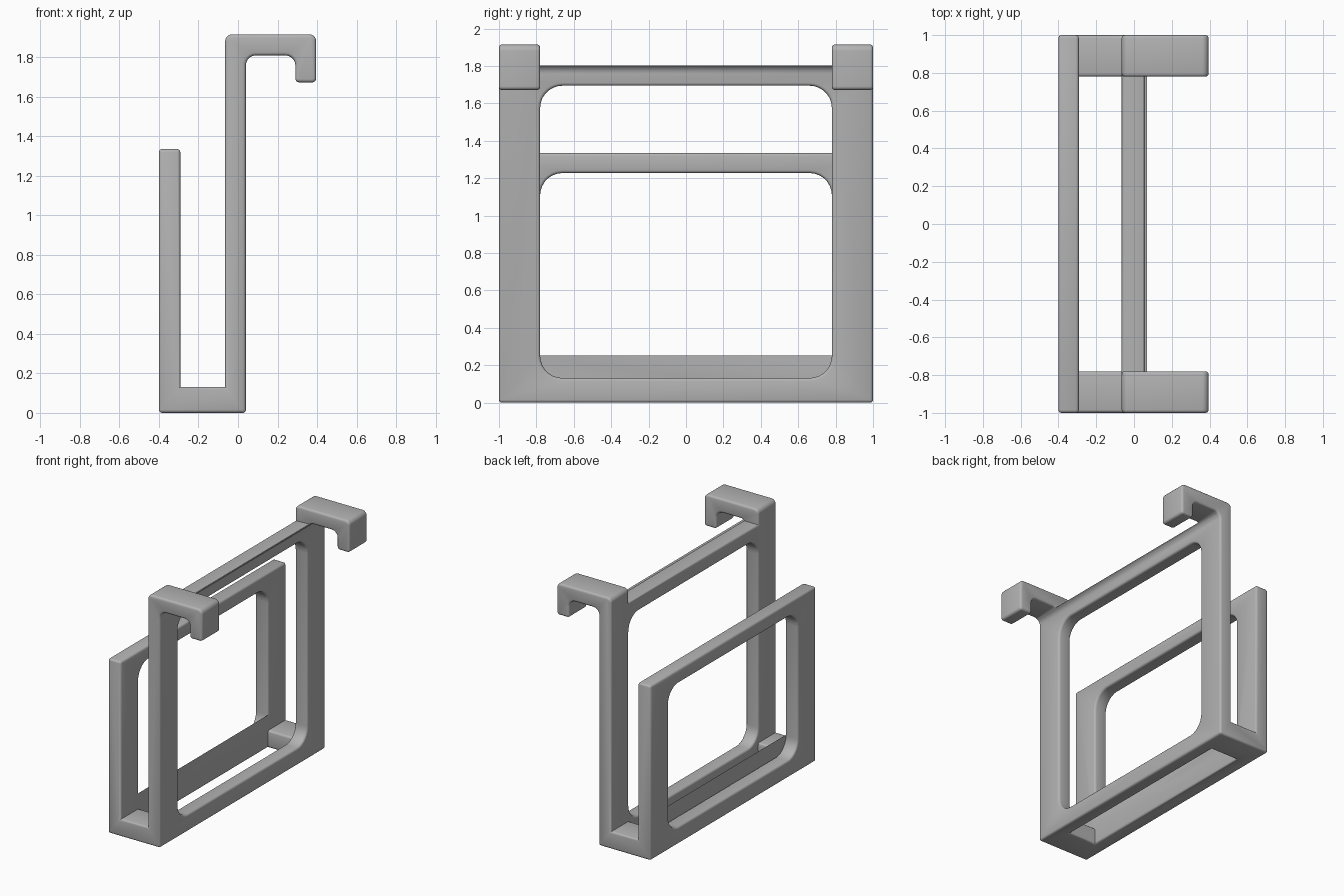
import bpy, bmesh, math
from mathutils import Vector

cube = bpy.data.objects.get("Cube")
if cube:
    bpy.data.objects.remove(cube)

grey = bpy.data.materials.new("matte grey")
grey.use_nodes = True
grey.diffuse_color = (0.45, 0.45, 0.45, 1)
grey.node_tree.nodes["Principled BSDF"].inputs["Base Color"].default_value = grey.diffuse_color


def rounded(corners, steps=7):
    """Outline from (u, v, radius) corners, each rounded by an arc."""
    out = []
    for i, (u, v, r) in enumerate(corners):
        p = Vector((u, v))
        if not r:
            out.append(p)
            continue
        a = (Vector(corners[i - 1][:2]) - p).normalized()
        b = (Vector(corners[(i + 1) % len(corners)][:2]) - p).normalized()
        centre = p + (a + b) * r
        for k in range(steps + 1):
            t = math.pi / 2 * k / steps
            out.append(centre - b * r * math.cos(t) - a * r * math.sin(t))
    return out


def prism(name, outline, axis, lo, hi):
    """Extrude an outline along x (outline in y, z) or y (outline in x, z)."""
    bm = bmesh.new()
    place = (lambda p, d: (d, p.x, p.y)) if axis == "x" else (lambda p, d: (p.x, d, p.y))
    ends = [[bm.verts.new(place(p, d)) for p in outline] for d in (lo, hi)]
    for ring in ends:
        bm.faces.new(ring)
    n = len(outline)
    for i in range(n):
        j = (i + 1) % n
        bm.faces.new((ends[0][i], ends[0][j], ends[1][j], ends[1][i]))
    bmesh.ops.recalc_face_normals(bm, faces=bm.faces)
    mesh = bpy.data.meshes.new(name)
    bm.to_mesh(mesh)
    bm.free()
    mesh.materials.append(grey)
    ob = bpy.data.objects.new(name, mesh)
    bpy.context.collection.objects.link(ob)
    return ob


def window(name, lo, hi, bottom, top, radius, half=0.78):
    corners = [(-half, bottom, radius), (half, bottom, radius), (half, top, radius), (-half, top, radius)]
    return prism(name, rounded(corners), "x", lo, hi)


# Side profile of pocket, upright and over-door hook, run across the full width
FRONT, FRONT_IN, BACK_IN, BACK, FLOOR = -0.4, -0.292, -0.065, 0.04, 0.132
profile = rounded([
    (FRONT, 0, 0), (BACK, 0, 0),
    (BACK, 1.808, 0.05), (0.29, 1.808, 0.05), (0.29, 1.672, 0.02), (0.395, 1.672, 0.02),
    (0.395, 1.915, 0.035), (BACK_IN, 1.915, 0.035),
    (BACK_IN, FLOOR, 0), (FRONT_IN, FLOOR, 0), (FRONT_IN, 1.335, 0), (FRONT, 1.335, 0)])
rack = prism("hanging_rack", profile, "y", -1, 1)

# Openings: two panel windows, the gap between the hooks and the open floor
cutters = [
    window("front_window_cutter", -0.5, -0.2, FLOOR, 1.228, 0.12),
    window("rear_window_cutter", -0.2, 0.1, FLOOR, 1.695, 0.12),
    window("hook_gap_cutter", -0.2, 0.6, 1.8, 2.2, 0),
    window("hook_tip_gap_cutter", 0.15, 0.6, 1.5, 2.1, 0),
    window("floor_gap_cutter", FRONT_IN, BACK_IN, -0.2, 0.3, 0)]
for cutter in cutters:
    cutter.hide_render = True
    cutter.hide_set(True)
    mod = rack.modifiers.new(cutter.name, "BOOLEAN")
    mod.operation, mod.solver, mod.object = "DIFFERENCE", "EXACT", cutter

# Apply the cuts, then soften the outside edges only
graph = bpy.context.evaluated_depsgraph_get()
bm = bmesh.new()
bm.from_object(rack, graph)
rack.modifiers.clear()
bmesh.ops.remove_doubles(bm, verts=bm.verts, dist=0.0005)
bmesh.ops.dissolve_limit(bm, angle_limit=0.01, verts=bm.verts, edges=bm.edges)
bm.normal_update()
sharp = [e for e in bm.edges if e.is_manifold and e.calc_face_angle_signed() > math.radians(40)]
bmesh.ops.bevel(bm, geom=sharp, offset=0.016, offset_type="OFFSET", segments=3,
                profile=0.5, affect="EDGES", clamp_overlap=False)
bm.to_mesh(rack.data)
bm.free()
for cutter in cutters:
    bpy.data.objects.remove(cutter)

bpy.ops.object.select_all(action="DESELECT")
rack.select_set(True)
bpy.context.view_layer.objects.active = rack
bpy.ops.object.shade_smooth_by_angle(angle=math.radians(35))
